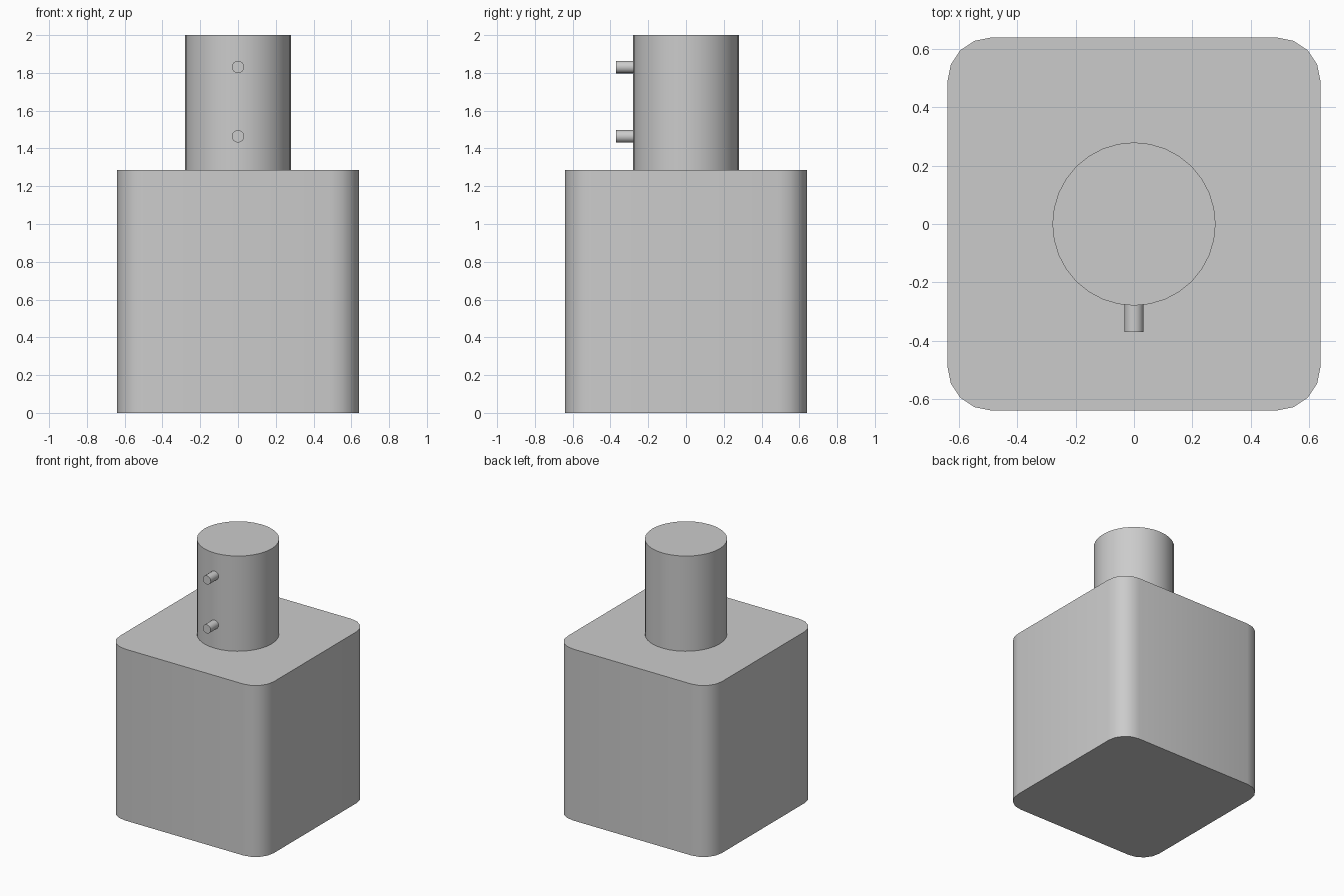
import bpy, bmesh
from math import sin, cos, pi

if "Cube" in bpy.data.objects:
    bpy.data.objects.remove(bpy.data.objects["Cube"])

BODY_TOP = 1.286


def smooth(obj):
    bpy.ops.object.select_all(action='DESELECT')
    obj.select_set(True)
    bpy.context.view_layer.objects.active = obj
    bpy.ops.object.shade_smooth_by_angle(angle=pi / 6)


def extrude_outline(name, points, height):
    bm = bmesh.new()
    base = bm.faces.new([bm.verts.new((x, y, 0)) for x, y in points])
    top = bmesh.ops.extrude_face_region(bm, geom=[base])
    verts = [g for g in top["geom"] if isinstance(g, bmesh.types.BMVert)]
    bmesh.ops.translate(bm, verts=verts, vec=(0, 0, height))
    # the extrusion keeps or drops the base; make sure the bottom is closed
    bmesh.ops.holes_fill(bm, edges=bm.edges[:], sides=0)
    bmesh.ops.recalc_face_normals(bm, faces=bm.faces[:])
    mesh = bpy.data.meshes.new(name)
    bm.to_mesh(mesh)
    bm.free()
    obj = bpy.data.objects.new(name, mesh)
    bpy.context.collection.objects.link(obj)
    smooth(obj)
    return obj


def cylinder(name, radius, depth, location, sides, rotation=(0, 0, 0)):
    bpy.ops.mesh.primitive_cylinder_add(vertices=sides, radius=radius, depth=depth,
                                        location=location, rotation=rotation)
    obj = bpy.context.object
    obj.name = name
    smooth(obj)
    return obj


# Square body with rounded upright corners
half, r, steps = 0.64, 0.15, 4
outline = []
for corner, (sx, sy) in enumerate([(1, 1), (-1, 1), (-1, -1), (1, -1)]):
    for i in range(steps + 1):
        a = (corner + i / steps) * pi / 2
        outline.append((sx * (half - r) + r * cos(a), sy * (half - r) + r * sin(a)))
extrude_outline("body", outline, BODY_TOP)

# Round neck
cylinder("neck", 0.28, 2 - BODY_TOP, (0, 0, (2 + BODY_TOP) / 2), 32)

# Two pegs on the front of the neck
for name, z in (("lower_peg", 1.464), ("upper_peg", 1.831)):
    cylinder(name, 0.033, 0.10, (0, -0.32, z), 16, (pi / 2, 0, 0))
